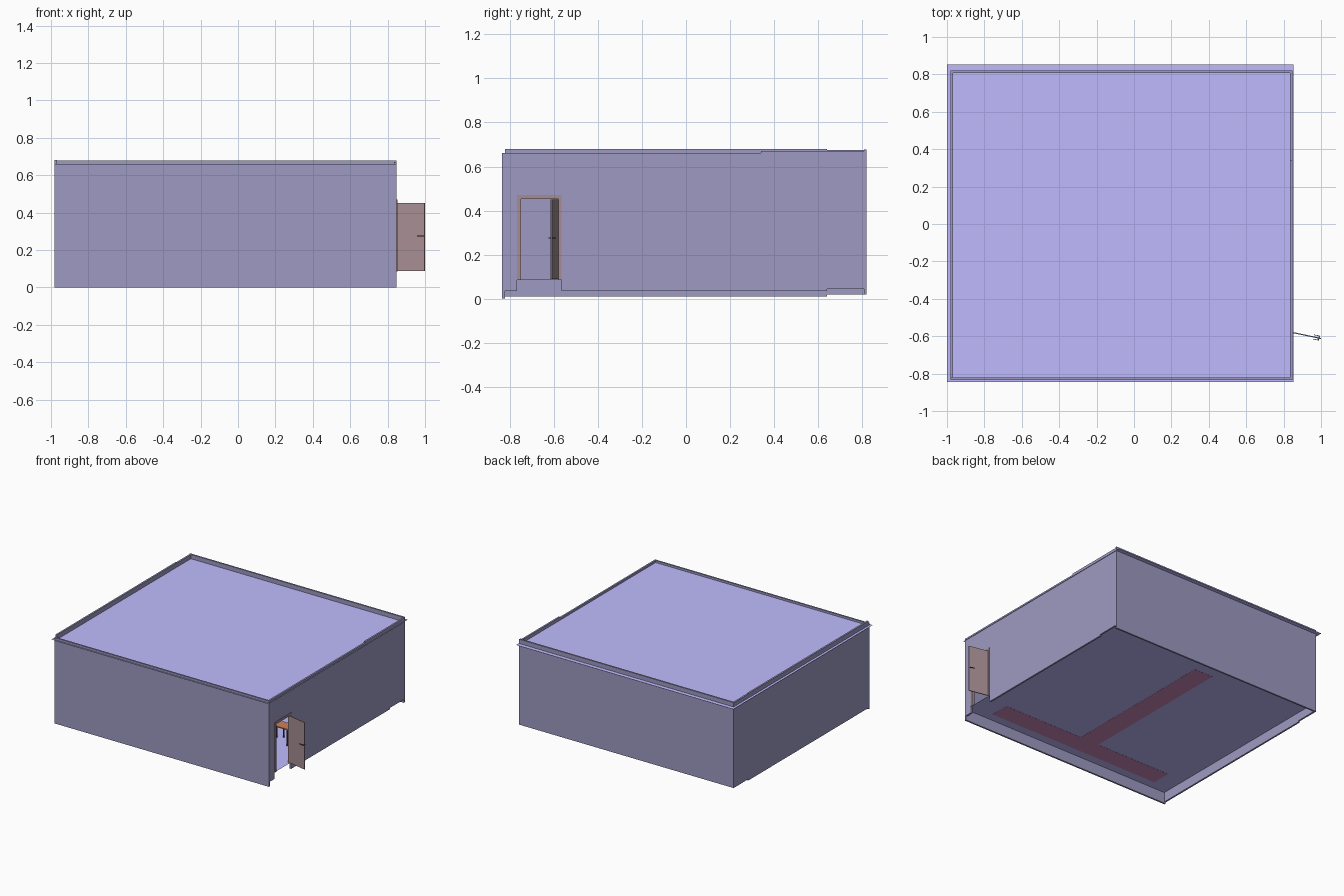
import bpy
from math import atan2, hypot
from mathutils import Matrix

if "Cube" in bpy.data.objects:
    bpy.data.objects.remove(bpy.data.objects["Cube"])


def material(name, rgb):
    m = bpy.data.materials.new(name)
    m.diffuse_color = (*rgb, 1)
    m.use_nodes = True
    m.node_tree.nodes["Principled BSDF"].inputs["Base Color"].default_value = m.diffuse_color
    return m


WALL = material("wall_slate_violet", (0.34, 0.32, 0.54))
SLAB = material("slab_periwinkle", (0.53, 0.50, 1.0))
WOOD = material("door_wood", (0.38, 0.27, 0.29))
RED = material("carpet_red", (0.62, 0.25, 0.50))
ORANGE = material("furniture_orange", (0.62, 0.22, 0.10))
DARK = material("dark_metal", (0.06, 0.06, 0.07))

BOX_FACES = [(0, 2, 3, 1), (4, 5, 7, 6), (0, 1, 5, 4),
             (2, 6, 7, 3), (0, 4, 6, 2), (1, 3, 7, 5)]


def build(name, verts, faces, mat):
    me = bpy.data.meshes.new(name)
    me.from_pydata(verts, [], faces)
    me.materials.append(mat)
    ob = bpy.data.objects.new(name, me)
    bpy.context.collection.objects.link(ob)
    return ob


def boxes(name, extents, mat):
    """One object from boxes given as (x0, x1, y0, y1, z0, z1)."""
    verts, faces = [], []
    for e in extents:
        n = len(verts)
        verts += [(x, y, z) for z in e[4:6] for y in e[2:4] for x in e[0:2]]
        faces += [tuple(n + i for i in f) for f in BOX_FACES]
    return build(name, verts, faces, mat)


def sheet(name, x0, x1, y0, y1, z):
    return build(name, [(x0, y0, z), (x1, y0, z), (x1, y1, z), (x0, y1, z)],
                 [(0, 1, 2, 3)], SLAB)


X0, X1, Y0, Y1, TOP, FLOOR = -0.98, 0.848, -0.835, 0.82, 0.68, 0.085
LOW = 0.661                                 # top of the front and right walls
T = 0.013
DY0, DY1, DTOP = -0.768, -0.565, 0.47       # door frame outside

# Outer walls: left and back rise higher, with small steps near the back
boxes("front_wall", [(X0, X1, Y0, Y0 + T, 0, LOW)], WALL)
boxes("left_wall", [(X0, X0 + T, Y0 + T, 0.64, 0.01, TOP),
                    (X0, X0 + T, 0.64, Y1 - T, 0.02, TOP - 0.004)], WALL)
boxes("back_wall", [(X0, X1, Y1 - T, Y1, 0.02, TOP - 0.002)], WALL)
boxes("right_wall", [
    (X1 - T, X1, Y0 + T, DY0, 0.035, LOW),
    (X1 - T, X1, DY0, DY1, DTOP, LOW),
    (X1 - T, X1, DY1, 0.34, 0.035, LOW),
    (X1 - T, X1, 0.34, 0.64, 0.035, LOW + 0.009),
    (X1 - T, X1, 0.64, Y1 - T, 0.045, LOW + 0.009)], WALL)

# Thin roof sheet with a small overhang, and the raised floor
sheet("roof", -1.0, 0.852, -0.845, 0.853, 0.645)
sheet("floor", X0 + T, X1, Y0 + T, Y1 - T, FLOOR)

# T-shaped carpet, visible from both sides of the floor
boxes("carpet", [(-0.82, 0.66, -0.755, -0.605, FLOOR - 0.001, FLOOR + 0.001),
                 (-0.18, -0.02, -0.605, 0.64, FLOOR - 0.001, FLOOR + 0.001)], RED)

# Door frame: two jambs and a head
FX0, FX1 = X1 - T - 0.004, X1 + 0.004
boxes("door_frame", [
    (FX0, FX1, DY0, DY0 + 0.018, FLOOR, DTOP),
    (FX0, FX1, DY1 - 0.014, DY1, FLOOR, DTOP),
    (FX0, FX1, DY0 + 0.018, DY1 - 0.014, DTOP - 0.018, DTOP)], WOOD)

# Open door leaf with lever handles, swung about its hinge
hinge, tip = (0.851, -0.581), (0.999, -0.612)
dx, dy = tip[0] - hinge[0], tip[1] - hinge[1]
length = hypot(dx, dy)
swing = Matrix.Translation((*hinge, 0)) @ Matrix.Rotation(atan2(dy, dx), 4, "Z")
door = boxes("door_leaf", [(0, length, -0.003, 0.003, FLOOR + 0.004, 0.45)], WOOD)
levers = []
for s in (-1, 1):
    stem, bar = sorted((s * 0.003, s * 0.013)), sorted((s * 0.010, s * 0.013))
    levers += [(length - 0.013, length - 0.008, *stem, 0.273, 0.278),
               (length - 0.040, length - 0.008, *bar, 0.273, 0.278)]
handle = boxes("door_handle", levers, DARK)
for ob in (door, handle):
    ob.matrix_world = swing


def legs(x, y, w, d, h):
    r = 0.004
    return [(x + sx * w - r, x + sx * w + r, y + sy * d - r, y + sy * d + r,
             FLOOR + 0.002, FLOOR + h) for sx in (-1, 1) for sy in (-1, 1)]


# Rows of desks and chairs on both sides of the aisle
tops, frames = [], []
for x in (-0.72, -0.40, 0.26, 0.60):
    for y in (-0.32, -0.04, 0.24, 0.52):
        tops.append((x - 0.08, x + 0.08, y - 0.045, y + 0.045, FLOOR + 0.125, FLOOR + 0.133))
        frames += legs(x, y, 0.07, 0.037, 0.125)
        cy = y + 0.09
        tops.append((x - 0.035, x + 0.035, cy - 0.034, cy + 0.036, FLOOR + 0.075, FLOOR + 0.082))
        tops.append((x - 0.035, x + 0.035, cy + 0.030, cy + 0.036, FLOOR + 0.12, FLOOR + 0.16))
        frames += legs(x, cy, 0.030, 0.028, 0.075)
        frames += [(x + s * 0.028 - 0.003, x + s * 0.028 + 0.003, cy + 0.030, cy + 0.036,
                    FLOOR + 0.082, FLOOR + 0.12) for s in (-1, 1)]
boxes("desk_and_chair_panels", tops, ORANGE)
boxes("desk_and_chair_legs", frames, DARK)
